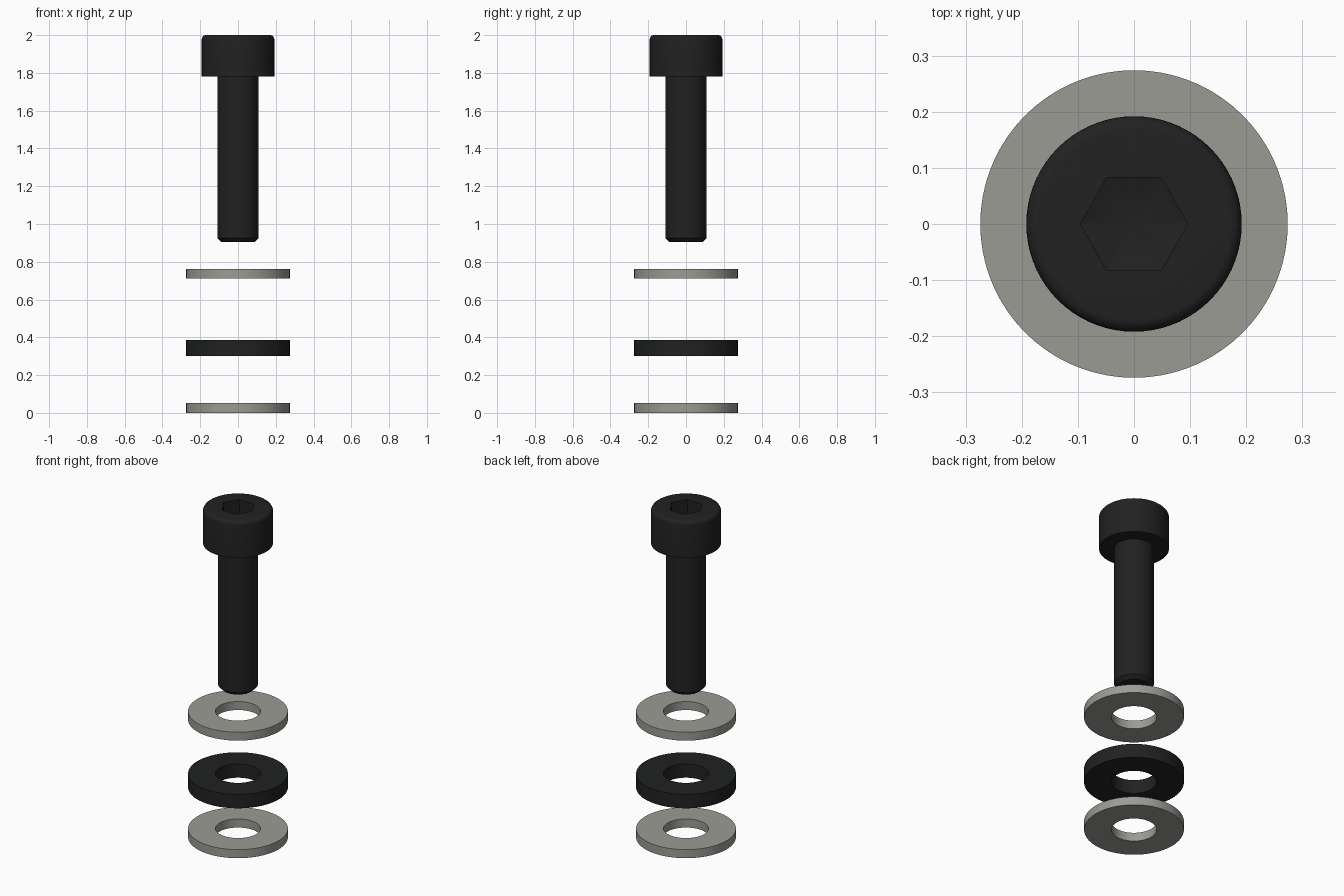
import bpy, bmesh, math

if "Cube" in bpy.data.objects:
    bpy.data.objects.remove(bpy.data.objects["Cube"])

SEG = 72  # divisible by six, so the socket corners land on vertices


def material(name, rgb):
    m = bpy.data.materials.new(name)
    m.diffuse_color = (*rgb, 1)
    m.use_nodes = True
    m.node_tree.nodes["Principled BSDF"].inputs["Base Color"].default_value = m.diffuse_color
    return m


steel = material("grey steel", (0.33, 0.33, 0.30))
black_oxide = material("black oxide", (0.0152, 0.0152, 0.0152))
rubber = material("black rubber", (0.0145, 0.0155, 0.015))


def circle(r, a):
    return r


def hexagon(r, a):
    # distance to a hexagon of corner radius r with corners on the x axis
    sector = math.pi / 3
    return r * math.cos(sector / 2) / math.cos(a % sector - sector / 2)


def lathe(name, profile, mat, closed=False):
    """Loft rings of (radius, height, shape) about z; radius 0 makes a point."""
    bm = bmesh.new()
    rings = []
    for r, z, shape in profile:
        if r == 0:
            rings.append([bm.verts.new((0, 0, z))] * SEG)
            continue
        ring = []
        for i in range(SEG):
            a = 2 * math.pi * i / SEG
            d = shape(r, a)
            ring.append(bm.verts.new((d * math.cos(a), d * math.sin(a), z)))
        rings.append(ring)
    pairs = list(zip(rings, rings[1:]))
    if closed:
        pairs.append((rings[-1], rings[0]))
    for lo, hi in pairs:
        for i in range(SEG):
            j = (i + 1) % SEG
            bm.faces.new(dict.fromkeys((lo[i], lo[j], hi[j], hi[i])))
    bmesh.ops.recalc_face_normals(bm, faces=bm.faces)
    mesh = bpy.data.meshes.new(name)
    bm.to_mesh(mesh)
    bm.free()
    mesh.materials.append(mat)
    obj = bpy.data.objects.new(name, mesh)
    bpy.context.collection.objects.link(obj)
    bpy.ops.object.select_all(action='DESELECT')
    obj.select_set(True)
    bpy.context.view_layer.objects.active = obj
    bpy.ops.object.shade_smooth_by_angle(angle=math.radians(28))
    return obj


# Socket head bolt: chamfered shank, rounded head, hexagonal socket with conical floor
fillet = 0.022
profile = [(0, 0.904, circle), (0.088, 0.904, circle), (0.109, 0.925, circle),
           (0.109, 1.781, circle), (0.192, 1.781, circle)]
for k in range(7):
    t = math.pi / 2 * k / 6
    profile.append((0.192 - fillet + fillet * math.cos(t),
                    2 - fillet + fillet * math.sin(t), circle))
profile += [(0.096, 2.0, hexagon), (0.096, 1.89, hexagon), (0, 1.865, circle)]
lathe("socket_head_bolt", profile, black_oxide)


# Washers: flat rings stacked below the bolt
def washer(name, z0, z1, mat):
    lathe(name, [(0.124, z0, circle), (0.274, z0, circle),
                 (0.274, z1, circle), (0.124, z1, circle)], mat, closed=True)


washer("upper_steel_washer", 0.712, 0.763, steel)
washer("rubber_washer", 0.302, 0.386, rubber)
washer("lower_steel_washer", 0.0, 0.052, steel)
